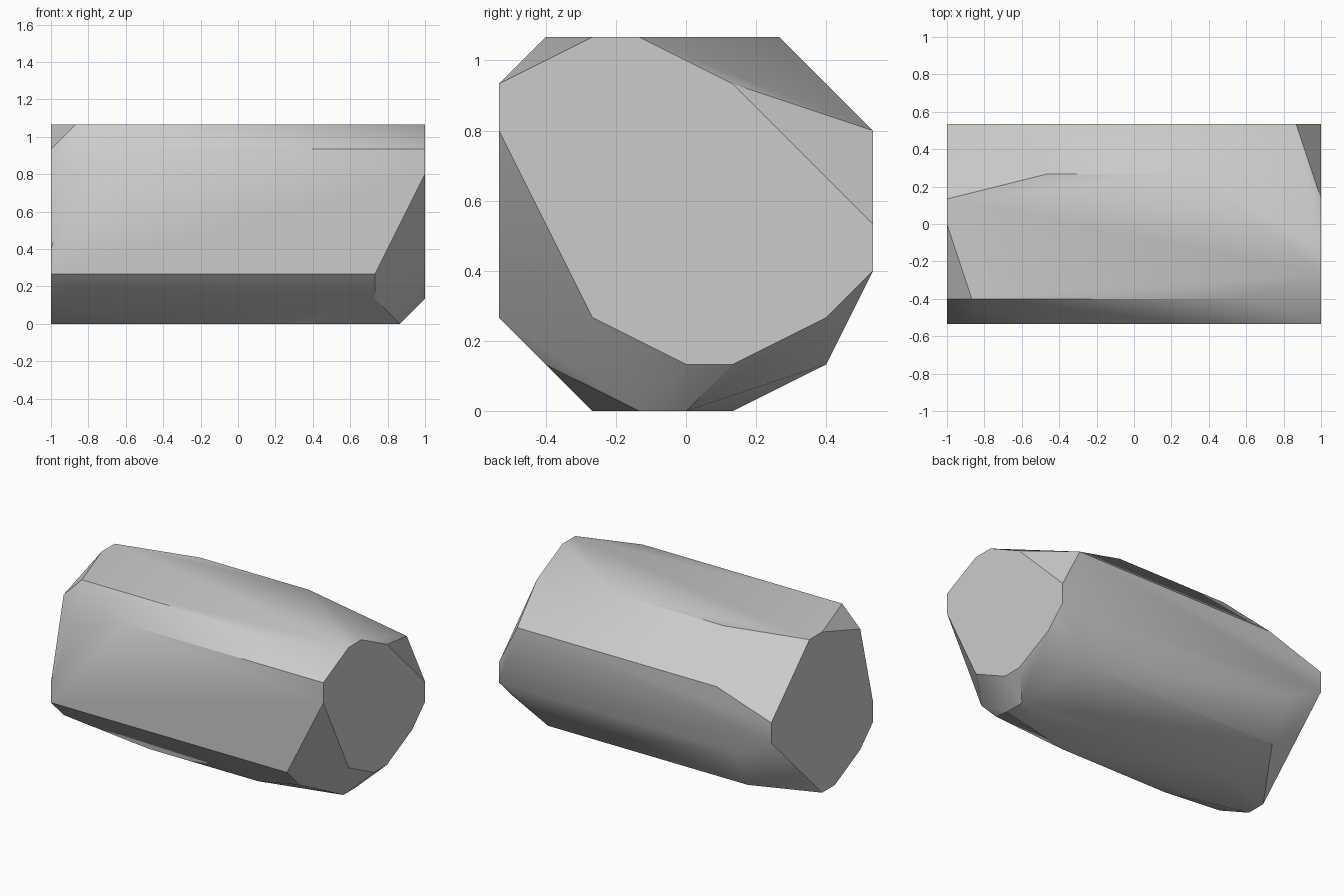
import bpy
import bmesh
from math import radians

cube = bpy.data.objects.get("Cube")
if cube:
    bpy.data.objects.remove(cube, do_unlink=True)

LENGTH = 15            # body length in modelling steps
STEP = 2 / LENGTH      # one step in scene units

# Outlines (y, z) of the two flat end caps, in steps
left_cap = [(-1, 0), (-3, 1), (-4, 2), (-4, 3), (-3, 7),
            (0, 8), (1, 8), (4, 5), (4, 4), (0, 0)]
right_cap = [(-4, 7), (-4, 6), (-2, 2), (0, 1), (1, 1), (3, 2),
             (4, 3), (4, 4), (1, 7), (-1, 8), (-2, 8)]

# Long ridges between the caps: (y, z) and where each starts and stops
ridges = {
    (-3, 8): (1, 12), (2, 8): (4, 10), (4, 6): (3, 14), (4, 3): (2, LENGTH),
    (3, 1): (2, 13), (1, 0): (4, 11), (0, 0): (0, 14), (-1, 0): (0, 14),
    (-2, 0): (4, 10), (-3, 1): (0, 13), (-4, 2): (0, 13),
    (-4, 6): (1, LENGTH), (-4, 7): (4, LENGTH),
}

corners = {(0, y, z) for y, z in left_cap}
corners |= {(LENGTH, y, z) for y, z in right_cap}
corners |= {(x, y, z) for (y, z), span in ridges.items() for x in span}


def make_material(name, colour):
    mat = bpy.data.materials.new(name)
    mat.use_nodes = True
    mat.diffuse_color = colour
    shader = next(n for n in mat.node_tree.nodes if n.type == 'BSDF_PRINCIPLED')
    shader.inputs["Base Color"].default_value = colour
    return mat


def make_hull(name, points, material):
    """Wrap the points in a convex skin and merge its coplanar triangles."""
    bm = bmesh.new()
    for x, y, z in sorted(points):
        bm.verts.new(((x - LENGTH / 2) * STEP, y * STEP, z * STEP))
    hull = bmesh.ops.convex_hull(bm, input=bm.verts[:])
    spare = {v for v in hull["geom_interior"] + hull["geom_unused"]
             if isinstance(v, bmesh.types.BMVert)}
    bmesh.ops.delete(bm, geom=list(spare), context='VERTS')
    bmesh.ops.dissolve_limit(bm, angle_limit=radians(1),
                             verts=bm.verts[:], edges=bm.edges[:])
    bmesh.ops.recalc_face_normals(bm, faces=bm.faces[:])
    mesh = bpy.data.meshes.new(name)
    bm.to_mesh(mesh)
    bm.free()
    mesh.materials.append(material)
    obj = bpy.data.objects.new(name, mesh)
    bpy.context.collection.objects.link(obj)
    return obj


# Faceted body
body = make_hull("faceted_body", corners,
                 make_material("plain grey", (0.6, 0.6, 0.6, 1)))

# Soft shading over shallow facets, crisp steep edges
bpy.ops.object.select_all(action='DESELECT')
body.select_set(True)
bpy.context.view_layer.objects.active = body
bpy.ops.object.shade_smooth_by_angle(angle=radians(30))
